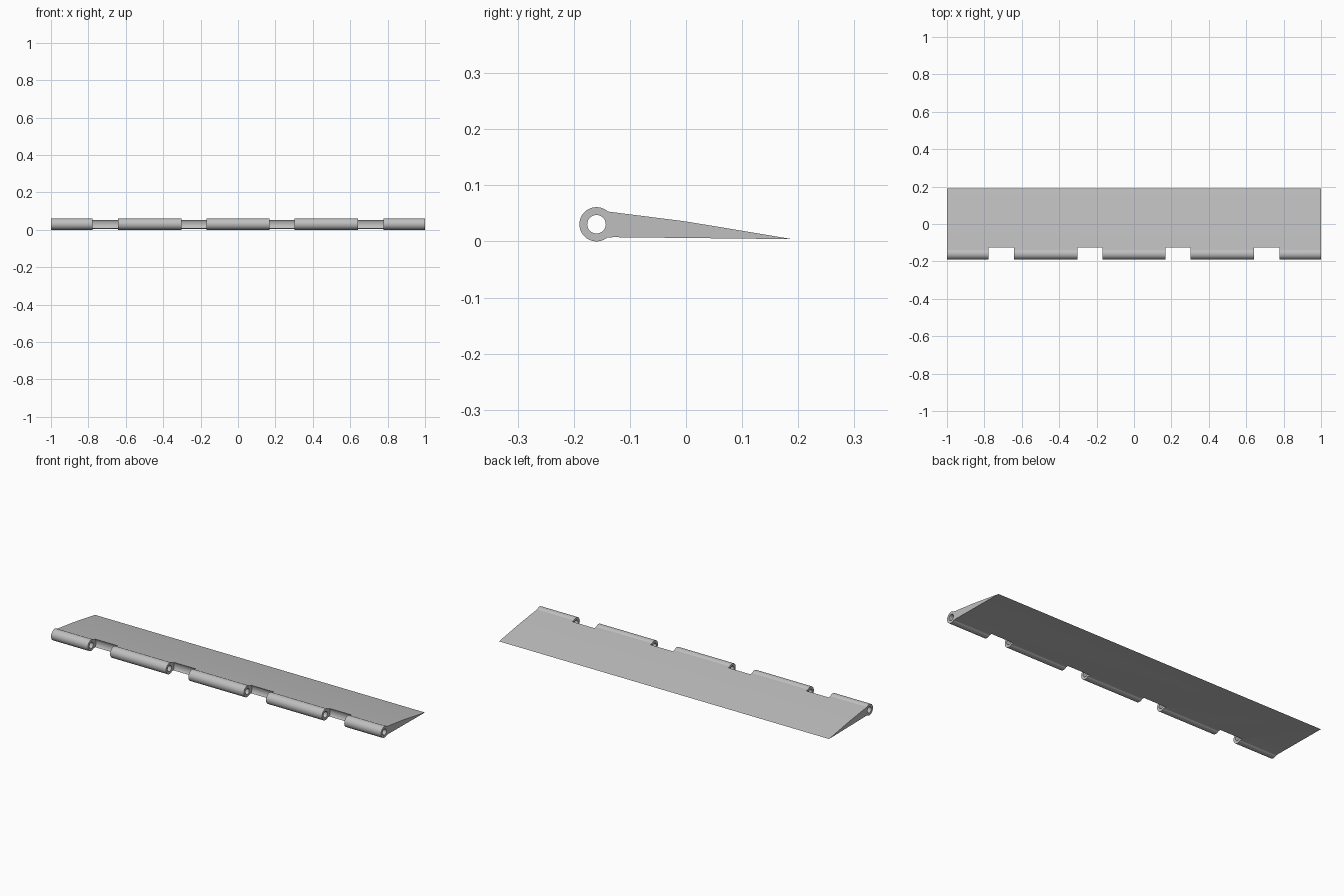
import bpy, bmesh, math
from mathutils import Vector

if "Cube" in bpy.data.objects:
    bpy.data.objects.remove(bpy.data.objects["Cube"], do_unlink=True)

PIN_Y, PIN_Z = -0.1595, 0.0305      # hinge axis
KNUCKLE_R, HOLE_R, CLEARANCE_R = 0.0305, 0.0165, 0.040
GAPS = [(0.168, 0.303), (0.642, 0.777)]   # mirrored to -x

grey = bpy.data.materials.new("light grey")
grey.use_nodes = True
colour = (0.52, 0.52, 0.52, 1)
grey.diffuse_color = colour
grey.node_tree.nodes["Principled BSDF"].inputs["Base Color"].default_value = colour


def arc(radius, start, end, count):
    """Points (y, z) on an arc about the hinge axis, angles in degrees."""
    angles = [math.radians(start + (end - start) * i / count) for i in range(count + 1)]
    return [(PIN_Y + radius * math.cos(a), PIN_Z + radius * math.sin(a)) for a in angles]


def extrude_x(name, loops, x0, x1):
    """Solid along x from an outer (y, z) loop and optional hole loops."""
    bm = bmesh.new()
    edges = []
    for loop in loops:
        vs = [bm.verts.new((x0, y, z)) for y, z in loop]
        edges += [bm.edges.new((vs[i - 1], vs[i])) for i in range(len(vs))]
    bmesh.ops.triangle_fill(bm, edges=edges, use_beauty=True)
    result = bmesh.ops.extrude_face_region(bm, geom=bm.faces[:], use_keep_orig=True)
    moved = [g for g in result["geom"] if isinstance(g, bmesh.types.BMVert)]
    bmesh.ops.translate(bm, verts=moved, vec=Vector((x1 - x0, 0, 0)))
    bmesh.ops.recalc_face_normals(bm, faces=bm.faces[:])
    mesh = bpy.data.meshes.new(name)
    bm.to_mesh(mesh)
    bm.free()
    mesh.materials.append(grey)
    obj = bpy.data.objects.new(name, mesh)
    bpy.context.collection.objects.link(obj)
    return obj


# Tapered leaf with a rolled, bored knuckle along its front edge
outline = arc(KNUCKLE_R, 48, 308, 40)
outline += [(-0.13, 0.0075), (0.19, 0.004), (0.0, 0.0355)]
bore = arc(HOLE_R, 0, 360, 32)[:-1]
leaf = extrude_x("hinge_leaf", [outline, bore], -1, 1)

# Round clearance notches between the knuckles
notch = arc(CLEARANCE_R, 0, 360, 64)[:-1]
for a, b in GAPS:
    for x0, x1 in ((a, b), (-b, -a)):
        cutter = extrude_x("notch_cutter", [notch], x0, x1)
        cutter.hide_render = True
        mod = leaf.modifiers.new("notch", 'BOOLEAN')
        mod.operation = 'DIFFERENCE'
        mod.solver = 'EXACT'
        mod.object = cutter
        bpy.context.view_layer.objects.active = leaf
        bpy.ops.object.modifier_apply(modifier=mod.name)
        bpy.data.objects.remove(cutter, do_unlink=True)

# Smooth round surfaces, keep hard edges
bpy.ops.object.select_all(action='DESELECT')
leaf.select_set(True)
bpy.context.view_layer.objects.active = leaf
bpy.ops.object.shade_smooth_by_angle(angle=math.radians(25))
